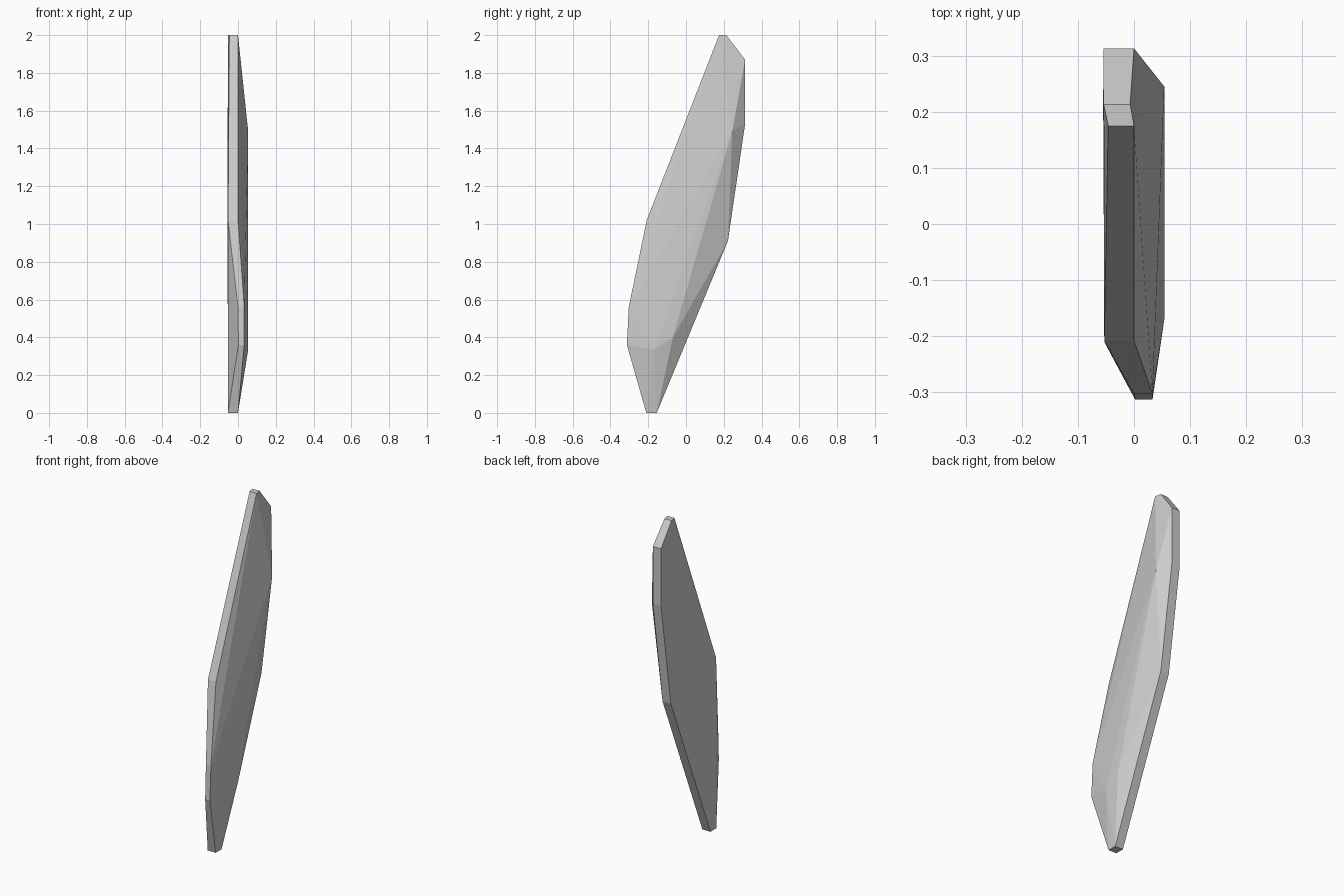
import bpy, bmesh

if "Cube" in bpy.data.objects:
    bpy.data.objects.remove(bpy.data.objects["Cube"])

# Rim of the slab, seen from the right: y, z, back x, front x
RIM = [
    (0.175, 2.00, -0.046, 0.000),
    (0.213, 2.00, -0.054, -0.007),
    (0.313, 1.87, -0.054, 0.000),
    (0.313, 1.53, -0.054, 0.000),
    (0.222, 0.91, -0.055, 0.000),
    (-0.155, 0.00, -0.053, 0.000),
    (-0.210, 0.00, -0.053, 0.000),
    (-0.313, 0.36, 0.002, 0.033),
    (-0.303, 0.56, 0.000, 0.033),
    (-0.208, 1.02, -0.053, 0.000),
]
# High points of the chipped right-hand face
RIDGE = [(0.054, 0.245, 1.49), (0.054, -0.17, 0.335), (0.053, -0.07, 0.40)]

# Faceted stone slab: hull around rim and ridge
bm = bmesh.new()
for y, z, x_back, x_front in RIM:
    bm.verts.new((x_back, y, z))
    bm.verts.new((x_front, y, z))
for p in RIDGE:
    bm.verts.new(p)
res = bmesh.ops.convex_hull(bm, input=bm.verts[:])
loose = [v for v in bm.verts if not v.link_faces]
bmesh.ops.delete(bm, geom=loose, context='VERTS')
bmesh.ops.dissolve_limit(bm, angle_limit=0.01, verts=bm.verts[:], edges=bm.edges[:])
bmesh.ops.recalc_face_normals(bm, faces=bm.faces[:])

mesh = bpy.data.meshes.new("stone_slab")
bm.to_mesh(mesh)
bm.free()
slab = bpy.data.objects.new("stone_slab", mesh)
bpy.context.collection.objects.link(slab)
